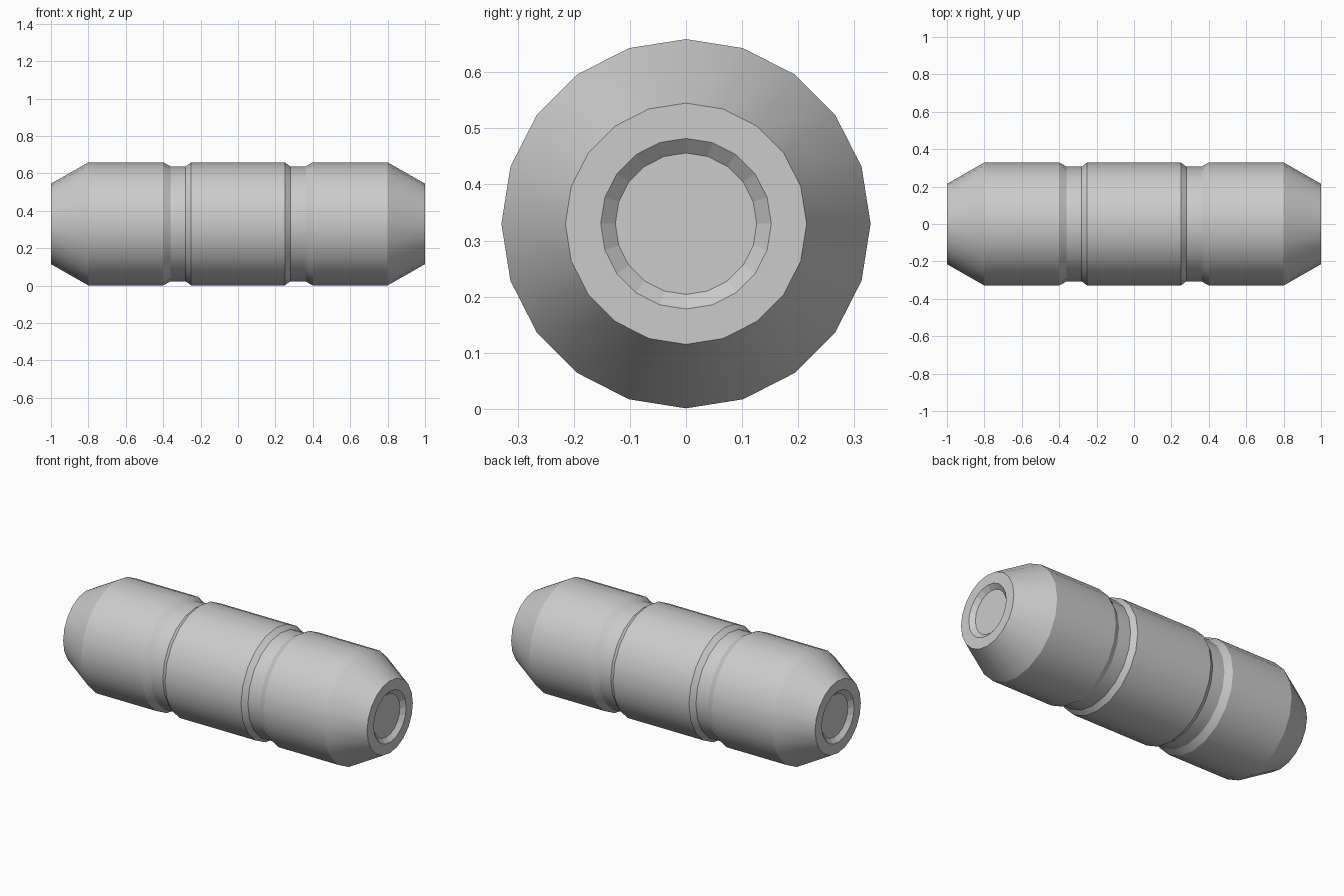
import bpy, bmesh, math

if "Cube" in bpy.data.objects:
    bpy.data.objects.remove(bpy.data.objects["Cube"])

SIDES = 20
CENTRE_Z = 0.33

# Half profile (x, radius) from the middle groove to the recessed end cap
half = [(0.25, 0.329), (0.28, 0.307), (0.36, 0.307), (0.40, 0.329),
        (0.80, 0.329), (1.0, 0.215), (1.0, 0.152), (0.977, 0.126)]
profile = [(-x, r) for x, r in reversed(half)] + half

# Canister body: rings of the profile around the x axis
bm = bmesh.new()
rings = []
for x, r in profile:
    ring = []
    for i in range(SIDES):
        a = 2 * math.pi * i / SIDES
        ring.append(bm.verts.new((x, r * math.cos(a), CENTRE_Z + r * math.sin(a))))
    rings.append(ring)
for a, b in zip(rings, rings[1:]):
    for i in range(SIDES):
        j = (i + 1) % SIDES
        bm.faces.new((a[i], a[j], b[j], b[i]))

# Recess floors at both ends
bm.faces.new(rings[0])
bm.faces.new(rings[-1])
bmesh.ops.recalc_face_normals(bm, faces=bm.faces)

mesh = bpy.data.meshes.new("canister_body")
bm.to_mesh(mesh)
bm.free()
body = bpy.data.objects.new("canister_body", mesh)
bpy.context.collection.objects.link(body)

# Smooth sides, crisp bands, flat-faced end recesses
bpy.context.view_layer.objects.active = body
body.select_set(True)
bpy.ops.object.shade_smooth_by_angle(angle=math.radians(25))
for p in mesh.polygons:
    if abs(p.center.x) > 0.95:
        p.use_smooth = False
